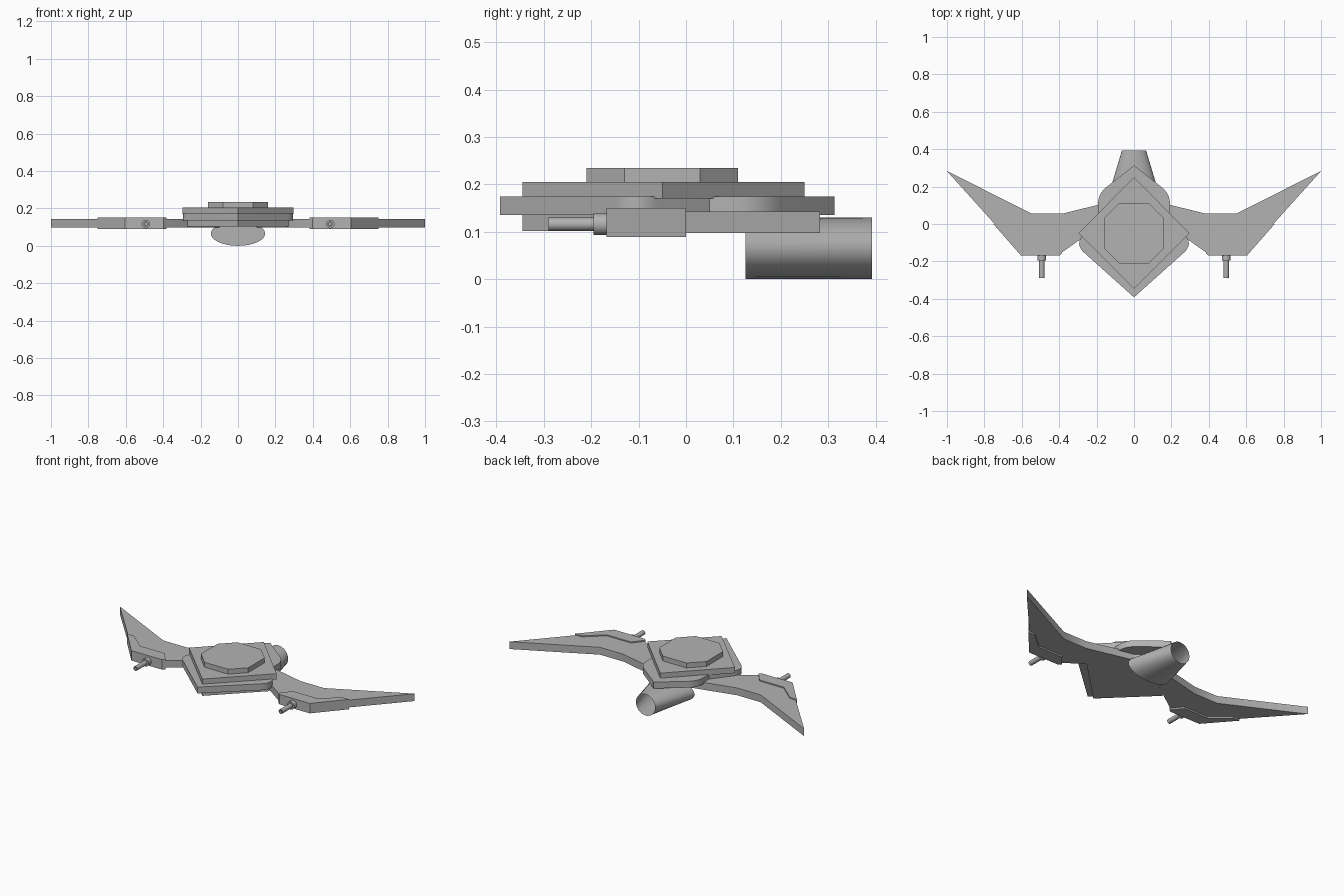
import bpy, bmesh, math
from mathutils import Vector

cube = bpy.data.objects.get("Cube")
if cube:
    bpy.data.objects.remove(cube, do_unlink=True)

grey = bpy.data.materials.new("hull_grey")
grey.use_nodes = True
colour = (0.45, 0.45, 0.45, 1)
grey.diffuse_color = colour
grey.node_tree.nodes["Principled BSDF"].inputs["Base Color"].default_value = colour


def finish(name, bm):
    """Turn a bmesh into a shaded, coloured object."""
    bmesh.ops.recalc_face_normals(bm, faces=bm.faces)
    mesh = bpy.data.meshes.new(name)
    bm.to_mesh(mesh)
    bm.free()
    mesh.materials.append(grey)
    obj = bpy.data.objects.new(name, mesh)
    bpy.context.collection.objects.link(obj)
    bpy.ops.object.select_all(action='DESELECT')
    obj.select_set(True)
    bpy.context.view_layer.objects.active = obj
    bpy.ops.object.shade_smooth_by_angle(angle=math.radians(30))
    return obj


def plate(name, outline, bottom, top):
    """Extrude a flat outline between two heights."""
    bm = bmesh.new()
    face = bm.faces.new([bm.verts.new((x, y, bottom)) for x, y in outline])
    result = bmesh.ops.extrude_face_region(bm, geom=[face], use_keep_orig=True)
    moved = [v for v in result["geom"] if isinstance(v, bmesh.types.BMVert)]
    bmesh.ops.translate(bm, verts=moved, vec=(0, 0, top - bottom))
    return finish(name, bm)


def symmetric(half):
    """Complete a half outline, given from front to back, across x = 0."""
    return half + [(-x, y) for x, y in reversed(half) if x > 0]


def rounded(before, corner, after, radius, steps=8):
    """Points of a soft curve around one corner."""
    c = Vector(corner)
    a = c + (Vector(before) - c).normalized() * radius
    b = c + (Vector(after) - c).normalized() * radius
    ts = [i / steps for i in range(steps + 1)]
    return [tuple(a * (1 - t) ** 2 + c * 2 * t * (1 - t) + b * t * t) for t in ts]


def loft(name, x, z, rings, open_end=False, sides=32):
    """Join ellipses (y, x radius, z radius) along y."""
    bm = bmesh.new()
    angles = [math.tau * i / sides for i in range(sides)]
    loops = [[bm.verts.new((x + rx * math.cos(a), y, z + rz * math.sin(a)))
              for a in angles] for y, rx, rz in rings]
    for p, q in zip(loops, loops[1:]):
        for i in range(sides):
            j = (i + 1) % sides
            bm.faces.new((p[i], p[j], q[j], q[i]))
    bm.faces.new(loops[0])
    if not open_end:
        bm.faces.new(loops[-1])
    return finish(name, bm)


# Stacked hull plates
plate("lower_hull", symmetric([(0, -0.345), (0.27, -0.08), (0.17, 0.07), (0, 0.2)]), 0.102, 0.14)

nose, shoulder, waist = (0, -0.392), (0.315, -0.11), (0.19, 0.05)
hip, tail = (0.195, 0.16), (0, 0.313)
middle = ([nose] + rounded(nose, shoulder, waist, 0.065) + [waist]
          + rounded(waist, hip, tail, 0.06) + [tail])
plate("middle_hull", symmetric(middle), 0.135, 0.174)

plate("upper_hull", symmetric([(0, -0.345), (0.297, -0.05), (0, 0.25)]), 0.17, 0.205)
plate("octagon_hatch", symmetric([(0.08, -0.21), (0.16, -0.13), (0.16, 0.03), (0.08, 0.11)]), 0.2, 0.235)

# Tapered engine, open at the back
loft("engine", 0, 0.065, [(0.125, 0.145, 0.065), (0.392, 0.065, 0.065)], open_end=True, sides=48)

# Wings with armour and guns
wing = [(0.1, 0.125), (0.385, 0.055), (0.545, 0.055), (1, 0.283), (0.745, 0),
        (0.6, -0.163), (0.4, -0.163), (0.385, -0.152), (0.2, -0.02)]
armour = [(0.752, 0), (0.705, 0), (0.6, -0.09), (0.435, -0.09),
          (0.383, -0.155), (0.398, -0.168), (0.605, -0.168)]
gun = [(-0.25, 0.008), (-0.29, 0.008), (-0.29, 0.014), (-0.195, 0.014),
       (-0.195, 0.023), (-0.15, 0.023)]
for side, sign in (("left", 1), ("right", -1)):
    plate(side + "_wing", [(sign * x, y) for x, y in wing], 0.098, 0.143)
    plate(side + "_wing_armour", [(sign * x, y) for x, y in armour], 0.089, 0.15)
    loft(side + "_gun", sign * 0.493, 0.116, [(y, r, r) for y, r in gun], sides=20)
